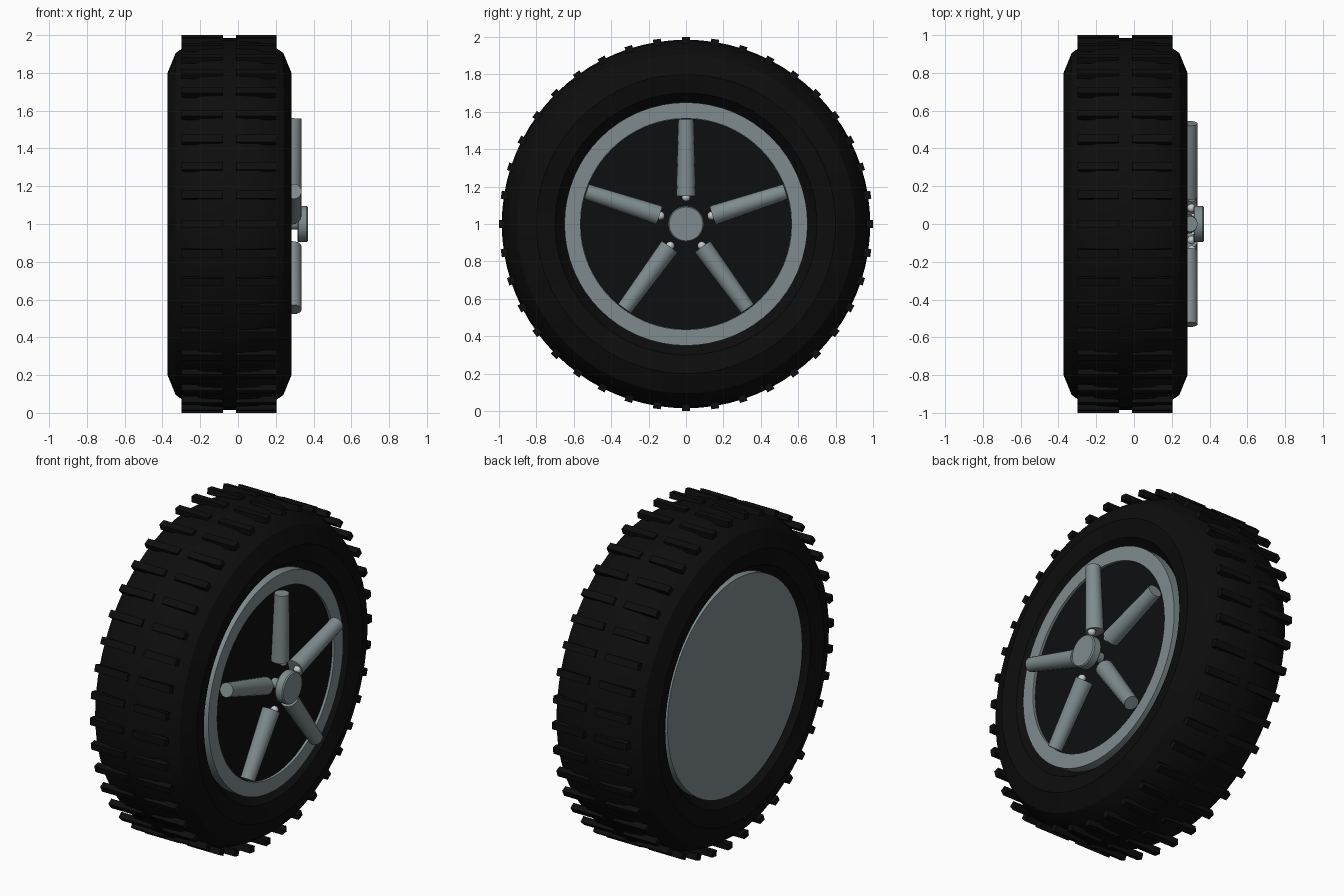
import bpy, math
from mathutils import Matrix, Vector

if "Cube" in bpy.data.objects:
    bpy.data.objects.remove(bpy.data.objects["Cube"])

CX = -0.045                                   # middle plane of the tyre
AXLE = Vector((0, 0, 1))


def mat(name, c):
    m = bpy.data.materials.new(name)
    m.diffuse_color = (*c, 1)
    m.use_nodes = True
    m.node_tree.nodes["Principled BSDF"].inputs["Base Color"].default_value = m.diffuse_color
    return m


RUBBER = mat("rubber", (0.004, 0.004, 0.004))
DARK = mat("dark_disc", (0.004, 0.0045, 0.005))
METAL = mat("metal", (0.21, 0.26, 0.27))
BOLT = mat("bolt_metal", (0.55, 0.58, 0.60))


def finish(ob, name, m, angle=30):
    ob.name = name
    ob.data.materials.append(m)
    bpy.ops.object.select_all(action='DESELECT')
    ob.select_set(True)
    bpy.context.view_layer.objects.active = ob
    bpy.ops.object.shade_smooth_by_angle(angle=math.radians(angle))
    return ob


def lathe(name, profile, m, n=64, closed=True, angle=30):
    """Revolve (x, radius) points around the axle."""
    k = len(profile)
    verts = [(x, r * math.sin(2 * math.pi * i / n), 1 + r * math.cos(2 * math.pi * i / n))
             for i in range(n) for x, r in profile]
    faces = [(i * k + j, i * k + (j + 1) % k, (i + 1) % n * k + (j + 1) % k, (i + 1) % n * k + j)
             for i in range(n) for j in range(k if closed else k - 1)]
    if not closed:                            # flat end caps
        faces += [[i * k for i in range(n)], [i * k + k - 1 for i in range(n)][::-1]]
    me = bpy.data.meshes.new(name)
    me.from_pydata(verts, [], faces)
    ob = bpy.data.objects.new(name, me)
    bpy.context.collection.objects.link(ob)
    finish(ob, name, m, angle)
    bpy.ops.object.mode_set(mode='EDIT')
    bpy.ops.mesh.select_all(action='SELECT')
    bpy.ops.mesh.normals_make_consistent(inside=False)
    bpy.ops.object.mode_set(mode='OBJECT')
    return ob


def spin(ob, a):
    """Turn an object built at the top of the wheel around the axle."""
    bpy.context.view_layer.update()
    ob.data.transform(Matrix.Translation(AXLE) @ Matrix.Rotation(a, 4, 'X')
                      @ Matrix.Translation(-AXLE) @ ob.matrix_basis)
    ob.matrix_basis = Matrix()


# Tyre: mirrored half profile, sidewalls dip in towards the rim
half = [(0.03, 0.985), (0.15, 0.978), (0.235, 0.94), (0.285, 0.905),
        (0.328, 0.80), (0.305, 0.70), (0.24, 0.65), (0.20, 0.60)]
lathe("tyre", [(CX - x, r) for x, r in reversed(half)] + [(CX + x, r) for x, r in half],
      RUBBER, 80)

# Tread blocks: two rows of 40
for side, x0, x1 in (("left", -0.30, -0.08), ("right", -0.01, 0.205)):
    for i in range(40):
        bpy.ops.mesh.primitive_cube_add(size=1, location=((x0 + x1) / 2, 0, 1.982))
        b = bpy.context.object
        b.scale = (x1 - x0, 0.042, 0.036)
        spin(b, math.radians(9 * i))
        finish(b, f"tread_block_{side}_{i}", RUBBER)

# Rim: closed at the back, shallow recess at the front
lathe("rim", [(-0.33, 0.65), (0.255, 0.65), (0.255, 0.565), (0.20, 0.565)], METAL, 64, False)
lathe("recess_disc", [(0.19, 0.564), (0.24, 0.564)], DARK, 64, False)

# Hub cap with a thin shaft behind it
lathe("hub_cap", [(0.315, 0.092), (0.32, 0.096), (0.363, 0.096), (0.37, 0.090)],
      METAL, 32, False)
lathe("hub_shaft", [(0.22, 0.03), (0.32, 0.03)], METAL, 24, False)

# Five tapered spokes with a straight outer edge, each with a bolt at its inner end
for i in range(5):
    a = math.radians(72 * i)
    bpy.ops.mesh.primitive_cone_add(vertices=16, radius1=0.052, radius2=0.042, depth=0.41,
                                    location=(0.290, 0, 1.355))
    s = bpy.context.object
    s.rotation_euler.y = math.atan(0.010 / 0.41)
    spin(s, a)
    finish(s, f"spoke_{i}", METAL)
    bpy.ops.mesh.primitive_uv_sphere_add(segments=16, ring_count=8, radius=0.023,
                                         location=(0.305, 0, 1.144))
    n = bpy.context.object
    spin(n, a)
    finish(n, f"bolt_{i}", BOLT)
